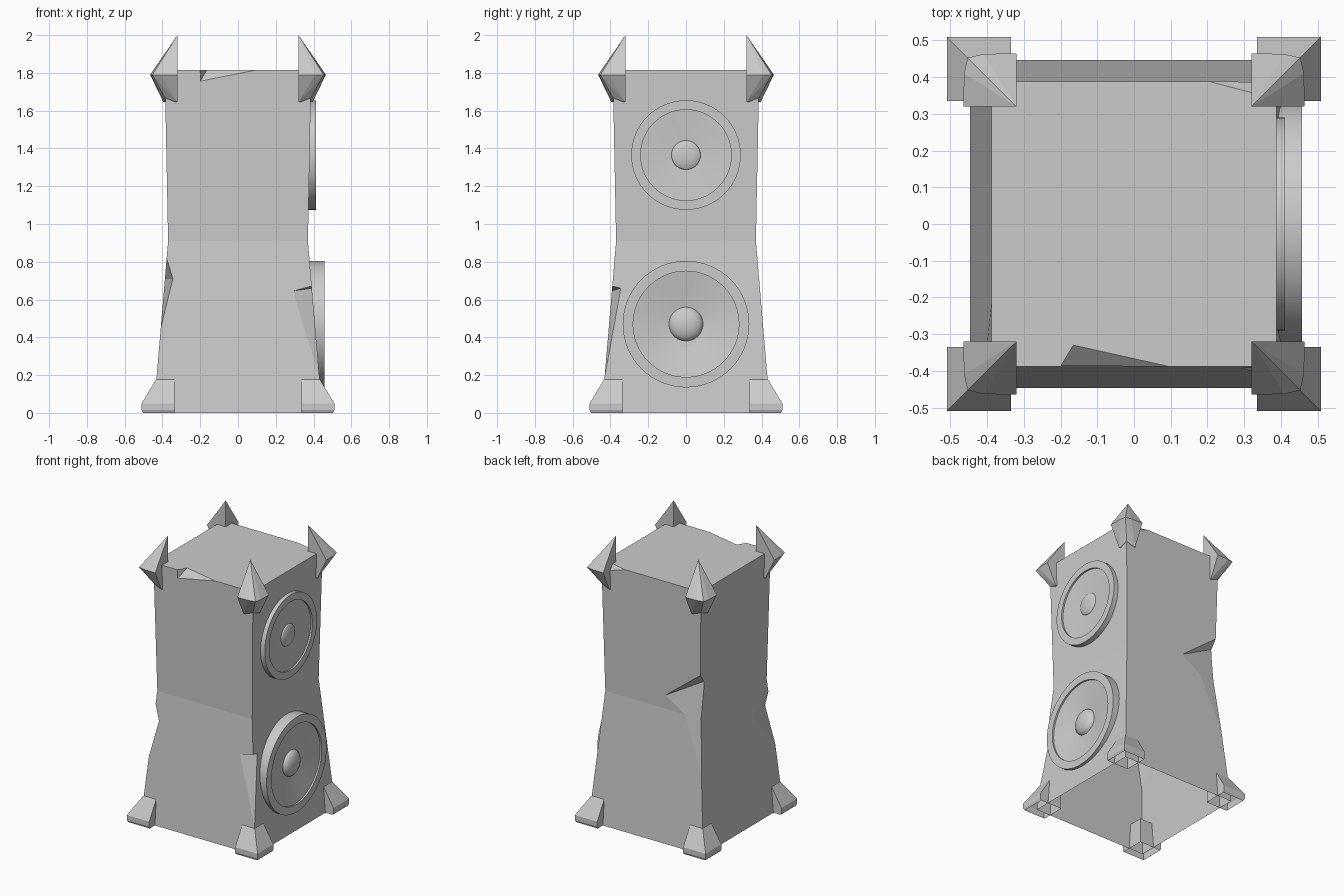
import bpy, bmesh, math
from mathutils import Vector

if "Cube" in bpy.data.objects:
    bpy.data.objects.remove(bpy.data.objects["Cube"])


def add_object(name, bm):
    mesh = bpy.data.meshes.new(name)
    bm.to_mesh(mesh)
    bm.free()
    ob = bpy.data.objects.new(name, mesh)
    bpy.context.collection.objects.link(ob)
    return ob


def drop_bottom(bm):
    low = [f for f in bm.faces if all(v.co.z < 0.001 for v in f.verts)]
    bmesh.ops.delete(bm, geom=low, context='FACES')


def hull(name, points, open_bottom=False):
    bm = bmesh.new()
    for p in points:
        bm.verts.new(p)
    bmesh.ops.convex_hull(bm, input=bm.verts[:])
    loose = [v for v in bm.verts if not v.link_faces]
    bmesh.ops.delete(bm, geom=loose, context='VERTS')
    bmesh.ops.dissolve_limit(bm, angle_limit=0.01, verts=bm.verts[:], edges=bm.edges[:])
    bmesh.ops.recalc_face_normals(bm, faces=bm.faces[:])
    if open_bottom:
        drop_bottom(bm)
    return add_object(name, bm)


# Cabinet: square tower pinched at the waist
bm = bmesh.new()
rings = []
for half, z in ((0.447, 0), (0.37, 0.91), (0.388, 1.815)):
    rings.append([bm.verts.new((x * half, y * half, z))
                  for x, y in ((-1, -1), (1, -1), (1, 1), (-1, 1))])
for a, b in zip(rings, rings[1:]):
    for i in range(4):
        j = (i + 1) % 4
        bm.faces.new((a[i], a[j], b[j], b[i]))
bm.faces.new(rings[0][::-1])
bm.faces.new(rings[-1])
cabinet = add_object("cabinet", bm)

# Chips knocked out of the edges: edge start, edge end, two face points, outward point
chips = [
    [(-0.2, -0.388, 1.815), (0.095, -0.388, 1.815), (-0.165, -0.33, 1.815),
     (-0.2, -0.388, 1.755), (-0.15, -0.5, 1.93)],
    [(0.205, 0.388, 1.815), (0.37, 0.388, 1.815), (0.37, 0.345, 1.815),
     (0.37, 0.388, 1.76), (0.33, 0.5, 1.93)],
    [(0.391, -0.391, 0.672), (0.432, -0.432, 0.18), (0.29, -0.393, 0.645),
     (0.391, -0.345, 0.66), (0.5, -0.5, 0.5)],
    [(-0.378, -0.378, 0.82), (-0.409, -0.409, 0.45), (-0.345, -0.387, 0.71),
     (-0.387, -0.2, 0.71), (-0.5, -0.5, 0.65)],
    [(-0.376, 0.376, 1.22), (-0.4, 0.4, 0.55), (-0.09, 0.373, 1.0),
     (-0.373, 0.33, 1.16), (-0.5, 0.5, 0.95)],
]
bpy.context.view_layer.objects.active = cabinet
for pts in chips:
    cutter = hull("chip_cutter", pts)
    cutter.hide_render = True
    mod = cabinet.modifiers.new("chip", 'BOOLEAN')
    mod.operation = 'DIFFERENCE'
    mod.solver = 'EXACT'
    mod.object = cutter
    bpy.ops.object.modifier_apply(modifier=mod.name)
    bpy.data.objects.remove(cutter)

# The cabinet is hollow underneath
bm = bmesh.new()
bm.from_mesh(cabinet.data)
drop_bottom(bm)
bm.to_mesh(cabinet.data)
bm.free()

# Corner feet and top corner spikes, mirrored to all four corners
foot = [(x, y, z) for out, z in ((0.503, 0), (0.51, 0.015), (0.51, 0.05), (0.435, 0.175))
        for x in (0.335, out) for y in (0.335, out)]
foot += [(x, y, 0.19) for x in (0.355, 0.415) for y in (0.355, 0.415)]
spike = [(0.32, 0.32, 2.0), (0.32, 0.32, 1.645),
         (0.395, 0.32, 1.645), (0.32, 0.395, 1.645), (0.386, 0.386, 1.668),
         (0.465, 0.32, 1.79), (0.32, 0.465, 1.79), (0.463, 0.41, 1.79),
         (0.41, 0.463, 1.79), (0.453, 0.453, 1.79)]
for sx, side in ((-1, "left"), (1, "right")):
    for sy, end in ((-1, "front"), (1, "back")):
        hull(f"foot_{end}_{side}", [(x * sx, y * sy, z) for x, y, z in foot], True)
        hull(f"spike_{end}_{side}", [(x * sx, y * sy, z) for x, y, z in spike])


# Speakers: profile of (radius, depth) turned around the x axis
def speaker(name, x, z, r_out, r_in, r_dome, back, cone):
    step = -0.012
    prof = [(r_out, back), (r_out, 0), (r_in, 0), (r_in, step), (r_dome, cone)]
    top = -0.003
    for k in range(1, 6):
        a = k * math.pi / 10
        prof.append((r_dome * math.cos(a), cone + (top - cone) * math.sin(a)))
    bm = bmesh.new()
    verts = [bm.verts.new((x + d, 0, z + r)) for r, d in prof]
    edges = [bm.edges.new(e) for e in zip(verts, verts[1:])]
    bmesh.ops.spin(bm, geom=verts + edges, cent=(x, 0, z), axis=(1, 0, 0),
                   angle=2 * math.pi, steps=64)
    bmesh.ops.remove_doubles(bm, verts=bm.verts[:], dist=0.0005)
    bmesh.ops.recalc_face_normals(bm, faces=bm.faces[:])
    dome = max(bm.faces, key=lambda f: -(f.calc_center_median() - Vector((x, 0, z))).length)
    if dome.normal.x < 0:
        bmesh.ops.reverse_faces(bm, faces=bm.faces[:])
    ob = add_object(name, bm)
    bpy.ops.object.select_all(action='DESELECT')
    ob.select_set(True)
    bpy.context.view_layer.objects.active = ob
    bpy.ops.object.shade_smooth_by_angle(angle=math.radians(30))


speaker("upper_speaker", 0.412, 1.365, 0.29, 0.24, 0.077, -0.05, -0.023)
speaker("lower_speaker", 0.457, 0.47, 0.335, 0.28, 0.09, -0.09, -0.045)
